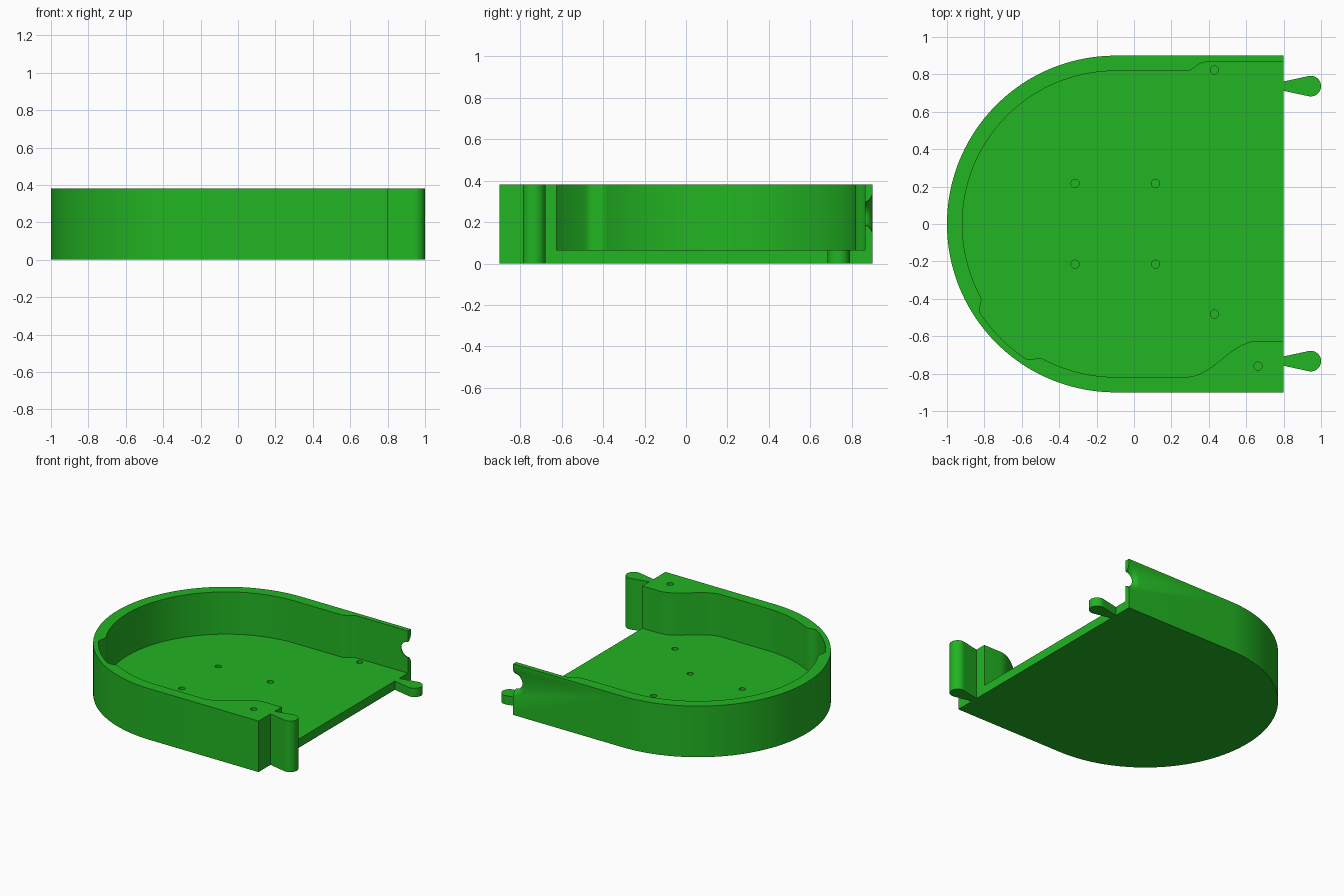
import bpy, bmesh, math
from mathutils import Matrix, Vector

if "Cube" in bpy.data.objects:
    bpy.data.objects.remove(bpy.data.objects["Cube"])

H, FLOOR, END = 0.382, 0.066, 0.80
CX, R_OUT, R_IN, R_THIN = -0.10, 0.90, 0.818, 0.865

green = bpy.data.materials.new("bright_green")
green.diffuse_color = (0.016, 0.46, 0.016, 1)
green.use_nodes = True
green.node_tree.nodes["Principled BSDF"].inputs["Base Color"].default_value = green.diffuse_color


def make_object(name, bm):
    bmesh.ops.recalc_face_normals(bm, faces=bm.faces[:])
    mesh = bpy.data.meshes.new(name)
    bm.to_mesh(mesh)
    bm.free()
    mesh.materials.append(green)
    ob = bpy.data.objects.new(name, mesh)
    bpy.context.collection.objects.link(ob)
    return ob


def prism(name, outline, z0, z1):
    bm = bmesh.new()
    face = bm.faces.new([bm.verts.new((x, y, z0)) for x, y in outline])
    top = bmesh.ops.extrude_face_region(bm, geom=[face])["geom"]
    bmesh.ops.translate(bm, vec=(0, 0, z1 - z0),
                        verts=[v for v in top if isinstance(v, bmesh.types.BMVert)])
    return make_object(name, bm)


def activate(ob):
    bpy.ops.object.select_all(action='DESELECT')
    ob.select_set(True)
    bpy.context.view_layer.objects.active = ob


def cut(ob, cutter):
    cutter.hide_render = True
    mod = ob.modifiers.new("cut", 'BOOLEAN')
    mod.operation, mod.solver, mod.object = 'DIFFERENCE', 'EXACT', cutter
    activate(ob)
    bpy.ops.object.modifier_apply(modifier=mod.name)
    bpy.data.objects.remove(cutter)


def arc(cx, cy, r, a0, a1, n):
    return [(cx + r * math.cos(math.radians(a0 + (a1 - a0) * i / n)),
             cy + r * math.sin(math.radians(a0 + (a1 - a0) * i / n))) for i in range(n + 1)]


def ease(t):
    return 0.5 - 0.5 * math.cos(math.pi * t)


def s_curve(x0, y0, x1, y1, n=14):
    return [(x0 + (x1 - x0) * i / n, y0 + (y1 - y0) * ease(i / n)) for i in range(n + 1)]


def inner_radius(a):
    # wall is thinner over a short stretch of the rounded end
    d = abs(a - 225)
    t = min(max((16.5 - d) / 5.0, 0), 1)
    return R_IN + (R_THIN - R_IN) * ease(t)


# Tray body: D-shaped block
outer = [(END, R_OUT)] + arc(CX, 0, R_OUT, 90, 270, 96) + [(END, -R_OUT)]
tray = prism("tray", outer, 0, H)

# Cavity, open at the straight end, with stepped side walls
cavity = [(0.95, 0.865)] + s_curve(0.38, 0.865, 0.28, R_IN)
for i in range(181):
    a = 90 + i
    r = inner_radius(a)
    cavity.append((CX + r * math.cos(math.radians(a)), r * math.sin(math.radians(a))))
cavity += s_curve(0.28, -R_IN, 0.66, -0.625) + [(0.95, -0.625)]
cut(tray, prism("cavity_cutter", cavity, FLOOR, 0.6))

# Blind screw holes in the floor and in the thick wall
for x, y, z in [(-0.315, 0.217, FLOOR), (0.115, 0.217, FLOOR), (-0.315, -0.215, FLOOR),
                (0.115, -0.215, FLOOR), (0.43, 0.823, FLOOR), (0.43, -0.482, FLOOR),
                (0.663, -0.76, H)]:
    cut(tray, prism("hole_cutter", arc(x, y, 0.022, 0, 345, 23), z - 0.05, z + 0.05))

# Flared half-round notch at the end of the thin wall
bm = bmesh.new()
rings = []
for y, r in [(0.80, 0.055), (0.866, 0.056), (0.876, 0.06), (0.886, 0.068),
             (0.895, 0.081), (0.901, 0.096), (0.93, 0.096)]:
    rings.append([bm.verts.new((x, y, z)) for x, z in arc(END, 0.241, r, 0, 348.75, 31)])
for a, b in zip(rings, rings[1:]):
    for i in range(32):
        j = (i + 1) % 32
        bm.faces.new((a[i], a[j], b[j], b[i]))
bm.faces.new(rings[0])
bm.faces.new(rings[-1])
cut(tray, make_object("notch_cutter", bm))

# Teardrop connector tabs: tall on the thick wall, low at the thin wall
parts = [tray]
for name, y, top in [("tall_tab", -0.733, H), ("low_tab", 0.737, FLOOR)]:
    outline = [(END, y - 0.025)] + arc(0.945, y, 0.055, -102, 102, 28) + [(END, y + 0.025)]
    parts.append(prism(name, outline, 0, top))

for ob in parts:
    activate(ob)
    bpy.ops.object.shade_smooth_by_angle(angle=math.radians(30))
